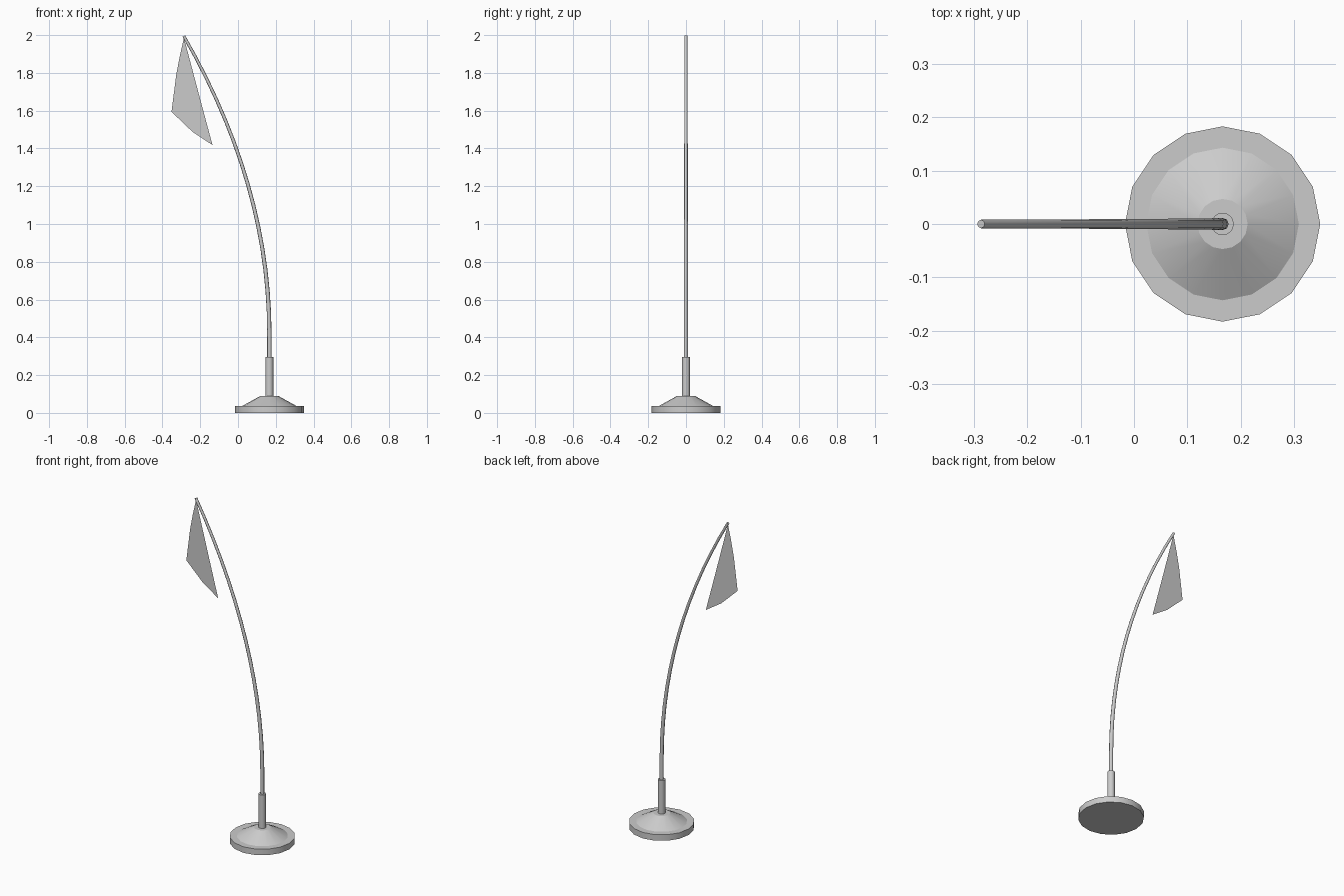
import bpy, bmesh
from math import sin, cos, pi, atan
from mathutils import Vector

if "Cube" in bpy.data.objects:
    bpy.data.objects.remove(bpy.data.objects["Cube"])

CX = 0.166  # base centre


def loft(name, stations, sides):
    """Closed tube through (x, z, radius, tilt) rings."""
    bm = bmesh.new()
    rings = []
    for x, z, r, tilt in stations:
        u = Vector((cos(tilt), 0, sin(tilt)))
        ring = []
        for i in range(sides):
            a = 2 * pi * i / sides
            ring.append(bm.verts.new(Vector((x, 0, z)) + u * (r * cos(a)) + Vector((0, r * sin(a), 0))))
        rings.append(ring)
    for a, b in zip(rings, rings[1:]):
        for i in range(sides):
            j = (i + 1) % sides
            bm.faces.new((a[i], a[j], b[j], b[i]))
    bm.faces.new(rings[0][::-1])
    bm.faces.new(rings[-1])
    return finish(name, bm)


def finish(name, bm):
    mesh = bpy.data.meshes.new(name)
    bm.normal_update()
    bm.to_mesh(mesh)
    bm.free()
    ob = bpy.data.objects.new(name, mesh)
    bpy.context.collection.objects.link(ob)
    return ob


def smooth(ob, angle):
    bpy.ops.object.select_all(action='DESELECT')
    ob.select_set(True)
    bpy.context.view_layer.objects.active = ob
    bpy.ops.object.shade_smooth_by_angle(angle=angle)


# weighted base: rim plus cone
base = loft("base", [(CX, 0, 0.183, 0), (CX, 0.037, 0.183, 0), (CX, 0.037, 0.143, 0),
                     (CX, 0.09, 0.047, 0)], 16)
smooth(base, 0.5)

# socket holding the pole
socket = loft("socket", [(CX, 0.085, 0.021, 0), (CX, 0.296, 0.021, 0)], 16)
smooth(socket, 0.5)

# bent pole: straight foot, then a parabola, tapering to the tip
path = [(CX, 0.28, 0.0115, 0)]
N, Z0, Z1, K = 14, 0.42, 1.995, 0.1825
for i in range(N + 1):
    t = i / N
    d = (Z1 - Z0) * t
    path.append((CX - K * d * d, Z0 + d, 0.0115 - 0.0035 * t, atan(2 * K * d)))
pole = loft("pole", path, 8)
smooth(pole, 0.9)

# pennant: flat sheet hanging from the tip
outline = [(-0.286, 1.985), (-0.308, 1.89), (-0.327, 1.79), (-0.352, 1.594),
           (-0.24, 1.487), (-0.135, 1.418), (-0.208, 1.69)]
bm = bmesh.new()
bm.faces.new([bm.verts.new((x, 0, z)) for x, z in outline])
finish("pennant", bm)
